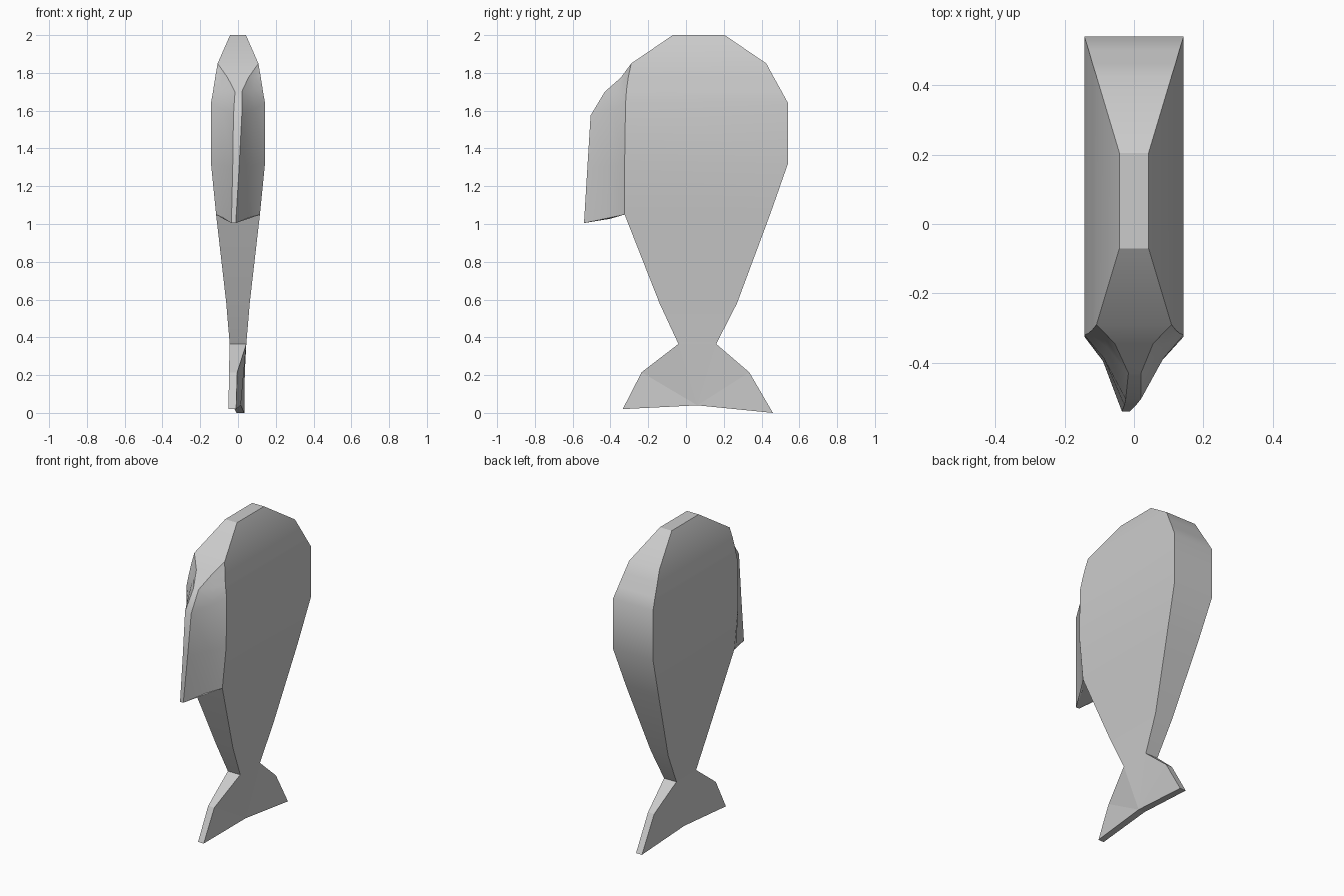
import bpy, bmesh

if "Cube" in bpy.data.objects:
    bpy.data.objects.remove(bpy.data.objects["Cube"])


def finish(name, bm, smooth=False):
    bmesh.ops.remove_doubles(bm, verts=bm.verts, dist=0.0005)
    bmesh.ops.recalc_face_normals(bm, faces=bm.faces)
    mesh = bpy.data.meshes.new(name)
    bm.to_mesh(mesh)
    bm.free()
    obj = bpy.data.objects.new(name, mesh)
    bpy.context.collection.objects.link(obj)
    if smooth:
        bpy.ops.object.select_all(action='DESELECT')
        obj.select_set(True)
        bpy.context.view_layer.objects.active = obj
        bpy.ops.object.shade_smooth_by_angle(angle=0.5)
    return obj


def bridge(bm, a, b):
    n = len(a)
    for i in range(n):
        j = (i + 1) % n
        face = []
        for v in (a[i], a[j], b[j], b[i]):
            if all((v.co - w.co).length > 0.0005 for w in face):
                face.append(v)
        if len(face) > 2:
            bm.faces.new(face)


def ring(bm, z, hw, y_front, y_back, edge=None):
    # Body section; edge = (y, z, x_left, x_right) of the protruding front strip
    ye, ze, xl, xr = edge or (y_front, z, -hw, hw)

    def mid(x_body, x_edge):
        if not edge:
            return (x_body, y_front, z)
        return (x_body * 0.53 + x_edge * 0.47,
                y_front * 0.64 + ye * 0.36, (z + ze) / 2)
    pts = [(hw, y_back, z), (-hw, y_back, z), (-hw, y_front, z), mid(-hw, xl),
           (xl, ye, ze), (xr, ye, ze), mid(hw, xr), (hw, y_front, z)]
    return [bm.verts.new(p) for p in pts]


# Body with the thin front fin, lofted from top to tail root
sections = [
    (2.00, 0.042, -0.07, 0.205),
    (1.85, 0.108, -0.29, 0.425),
    (1.78, 0.120, -0.305, 0.463, (-0.345, 1.775, -0.055, 0.055)),
    (1.71, 0.131, -0.315, 0.502, (-0.43, 1.70, -0.016, 0.020)),
    (1.64, 0.143, -0.32, 0.54, (-0.505, 1.575, -0.024, 0.020)),
    (1.32, 0.143, -0.325, 0.54, (-0.522, 1.30, -0.028, 0.006)),
    (1.05, 0.116, -0.325, 0.445, (-0.54, 1.005, -0.035, -0.012)),
    (1.05, 0.116, -0.325, 0.445),
    (0.58, 0.062, -0.14, 0.27),
    (0.365, 0.044, -0.04, 0.16),
]
bm = bmesh.new()
rings = [ring(bm, *s) for s in sections]
for a, b in zip(rings, rings[1:]):
    bridge(bm, a, b)
bm.faces.new([rings[0][i] for i in (0, 1, 2, 7)])
finish("body", bm, True)

# Tail fluke: slightly twisted thin plate (y, z, x_left, x_right)
outline = [
    (-0.04, 0.365, -0.044, 0.044), (-0.235, 0.215, -0.048, -0.004),
    (-0.335, 0.02, -0.05, -0.01), (0.06, 0.04, -0.03, 0.015),
    (0.46, 0.0, -0.008, 0.034), (0.335, 0.215, -0.008, 0.036),
    (0.16, 0.365, -0.044, 0.044),
]
bm = bmesh.new()
left = [bm.verts.new((l, y, z)) for y, z, l, r in outline]
right = [bm.verts.new((r, y, z)) for y, z, l, r in outline]
bridge(bm, left, right)
for side in (left, right):
    for ids in ((0, 1, 3), (1, 2, 3), (0, 3, 6), (6, 3, 5), (3, 4, 5)):
        bm.faces.new([side[i] for i in ids])
finish("tail", bm)
